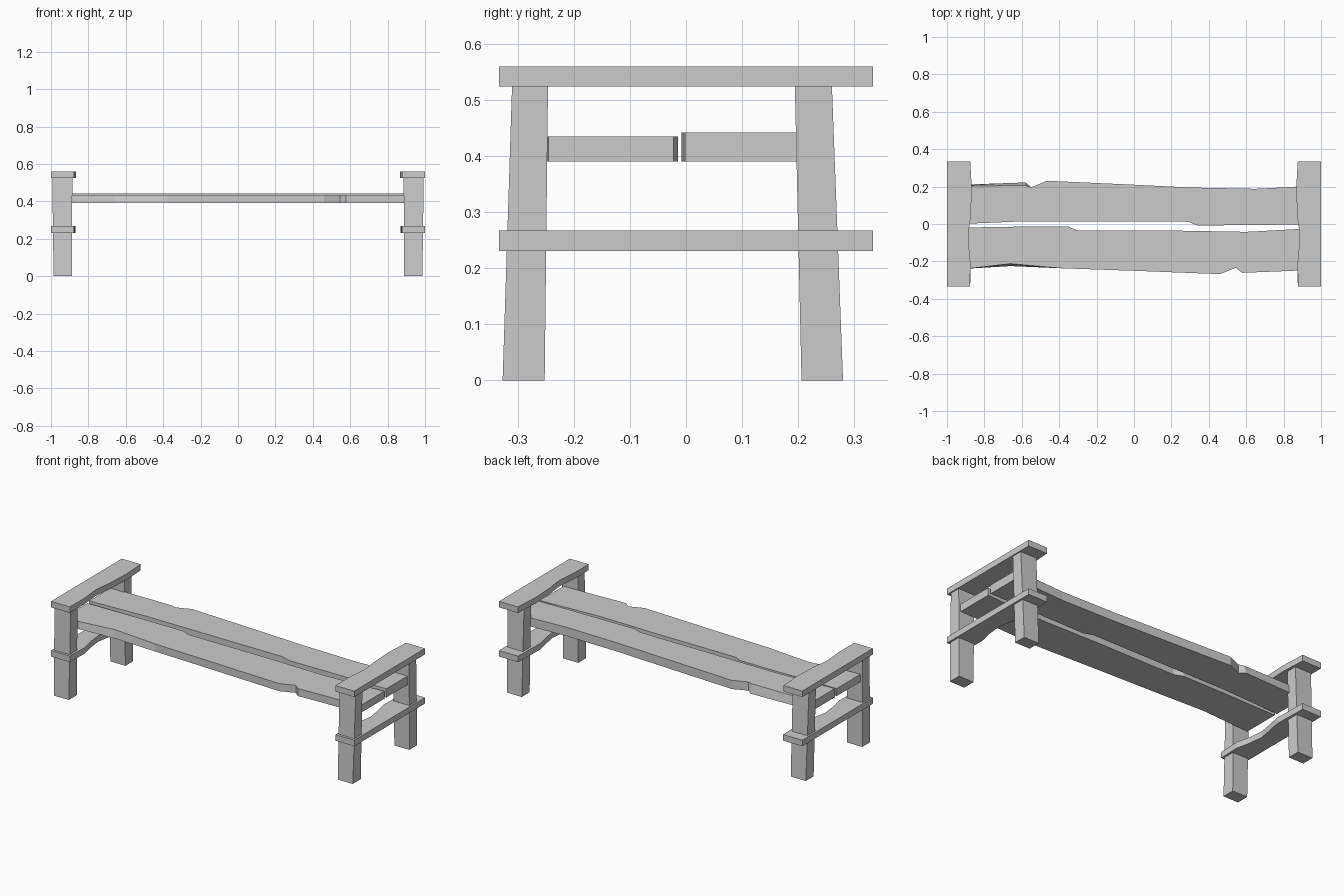
import bpy, bmesh

if "Cube" in bpy.data.objects:
    bpy.data.objects.remove(bpy.data.objects["Cube"])


def slab(name, bottom, top, z0, z1):
    """Solid between two outlines with the same number of points."""
    bm = bmesh.new()
    lo = [bm.verts.new((x, y, z0)) for x, y in bottom]
    hi = [bm.verts.new((x, y, z1)) for x, y in top]
    n = len(lo)
    bm.faces.new(lo[::-1])
    bm.faces.new(hi)
    for i in range(n):
        j = (i + 1) % n
        bm.faces.new((lo[i], lo[j], hi[j], hi[i]))
    bmesh.ops.recalc_face_normals(bm, faces=bm.faces)
    me = bpy.data.meshes.new(name)
    bm.to_mesh(me)
    bm.free()
    ob = bpy.data.objects.new(name, me)
    bpy.context.collection.objects.link(ob)
    return ob


def rect(x0, x1, y0, y1):
    return [(x0, y0), (x1, y0), (x1, y1), (x0, y1)]


# Seat planks with rough natural edges
front_edge = [(-.98, -.243), (-.88, -.238), (-.66, -.212), (-.38, -.237), (0, -.25),
              (.46, -.268), (.545, -.234), (.578, -.261), (.98, -.245)]
front_low = [(x, y - (.013 if x == -.66 else 0)) for x, y in front_edge]
front_gap = [(.98, -.022), (.88, -.027), (.6, -.042), (.2, -.035), (-.30, -.035),
             (-.35, -.014), (-.6, -.014), (-.98, -.02)]
slab("front_seat_plank", front_low + front_gap, front_edge + front_gap, .39, .435)

back_gap = [(-.98, -.002), (-.6, .014), (.29, .012), (.34, -.008), (.98, -.002)]
back_edge = [(.98, .2), (.88, .2), (.65, .188), (.3, .195), (0, .21), (-.465, .231),
             (-.55, .196), (-.58, .206), (-.98, .202)]
back_low = back_edge[:-2] + [(-.58, .222), (-.98, .208)]
slab("back_seat_plank", back_gap + back_low, back_gap + back_edge, .39, .442)

# Inner edges of the armrests and lower rails, front to back
arm_inner = [(.876, -.333), (.875, -.2), (.886, -.08), (.884, -.04),
             (.874, .03), (.867, .18), (.875, .333)]
rail_inner = [(.876, -.333), (.872, -.2), (.89, -.12), (.9, -.03),
              (.888, .04), (.869, .13), (.874, .333)]

# End frames: legs, armrest and lower rail on each side
for side, s in (("left", -1), ("right", 1)):
    def flip(pts):
        return [(x * s, y) for x, y in pts]

    slab(side + "_front_leg", flip(rect(.887, .986, -.327, -.252)),
         flip(rect(.886, .993, -.31, -.246)), 0, .53)
    slab(side + "_back_leg", flip(rect(.887, .986, .206, .28)),
         flip(rect(.886, .993, .194, .26)), 0, .53)
    outer = [(1, .333), (1, -.333)]
    arm = flip(arm_inner + outer)
    slab(side + "_armrest", arm, arm, .524, .56)
    rail = flip(rail_inner + outer)
    slab(side + "_lower_rail", rail, rail, .231, .267)
